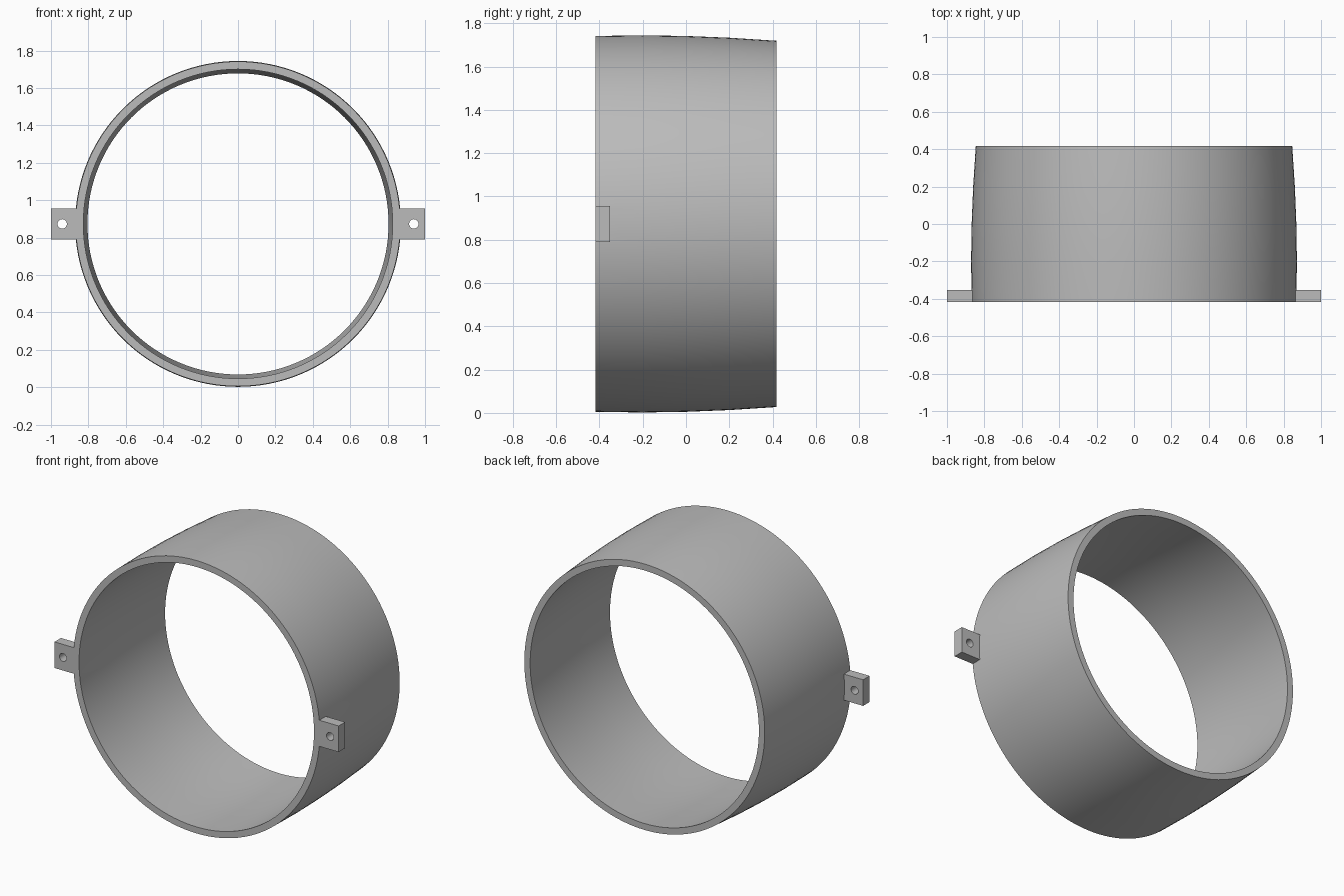
import bpy, bmesh, math
from mathutils import Matrix, Vector

old = bpy.data.objects.get("Cube")
if old:
    bpy.data.objects.remove(old, do_unlink=True)

CENTRE_Z = 0.873
HALF = 0.417
SEGMENTS = 128

grey = bpy.data.materials.new("plain grey")
grey.use_nodes = True
grey.diffuse_color = (0.5, 0.5, 0.5, 1)
grey.node_tree.nodes["Principled BSDF"].inputs["Base Color"].default_value = (0.5, 0.5, 0.5, 1)


def make_object(name, bm):
    bmesh.ops.recalc_face_normals(bm, faces=bm.faces)
    mesh = bpy.data.meshes.new(name)
    bm.to_mesh(mesh)
    bm.free()
    mesh.materials.append(grey)
    obj = bpy.data.objects.new(name, mesh)
    bpy.context.collection.objects.link(obj)
    return obj


def combine(target, other, operation):
    mod = target.modifiers.new(operation.lower(), "BOOLEAN")
    mod.operation = operation
    mod.solver = "EXACT"
    mod.object = other
    bpy.context.view_layer.objects.active = target
    bpy.ops.object.modifier_apply(modifier=mod.name)
    bpy.data.objects.remove(other, do_unlink=True)


# Ring: closed wall section (radius, y) swept around the y axis
outer = [(0.868, -HALF), (0.871, -0.2), (0.868, 0.0), (0.860, 0.2), (0.846, HALF)]
inner = [(r - 0.041, y) for r, y in reversed(outer)]
section = outer + inner
bm = bmesh.new()
loops = []
for i in range(SEGMENTS):
    a = 2 * math.pi * i / SEGMENTS
    loops.append([bm.verts.new((r * math.cos(a), y, CENTRE_Z + r * math.sin(a)))
                  for r, y in section])
for i, loop in enumerate(loops):
    following = loops[(i + 1) % SEGMENTS]
    for j in range(len(section)):
        k = (j + 1) % len(section)
        bm.faces.new((loop[j], loop[k], following[k], following[j]))
ring = make_object("mounting_ring", bm)

# Side lugs with a screw hole through each, joined to the front rim
for side in (1, -1):
    bm = bmesh.new()
    bmesh.ops.create_cube(bm, size=1)
    bmesh.ops.scale(bm, vec=Vector((0.15, 0.065, 0.166)), verts=bm.verts)
    bmesh.ops.translate(bm, vec=Vector((side * 0.925, -HALF + 0.0325, CENTRE_Z)), verts=bm.verts)
    combine(ring, make_object("lug", bm), "UNION")

    bm = bmesh.new()
    bmesh.ops.create_cone(bm, cap_ends=True, segments=32, radius1=0.025, radius2=0.025, depth=0.3,
                          matrix=Matrix.Translation((side * 0.94, -HALF, CENTRE_Z))
                          @ Matrix.Rotation(math.pi / 2, 4, "X"))
    combine(ring, make_object("screw_hole", bm), "DIFFERENCE")

# Smooth walls with crisp rims and lug edges
bpy.ops.object.select_all(action="DESELECT")
ring.select_set(True)
bpy.context.view_layer.objects.active = ring
bpy.ops.object.shade_smooth_by_angle(angle=math.radians(30))
